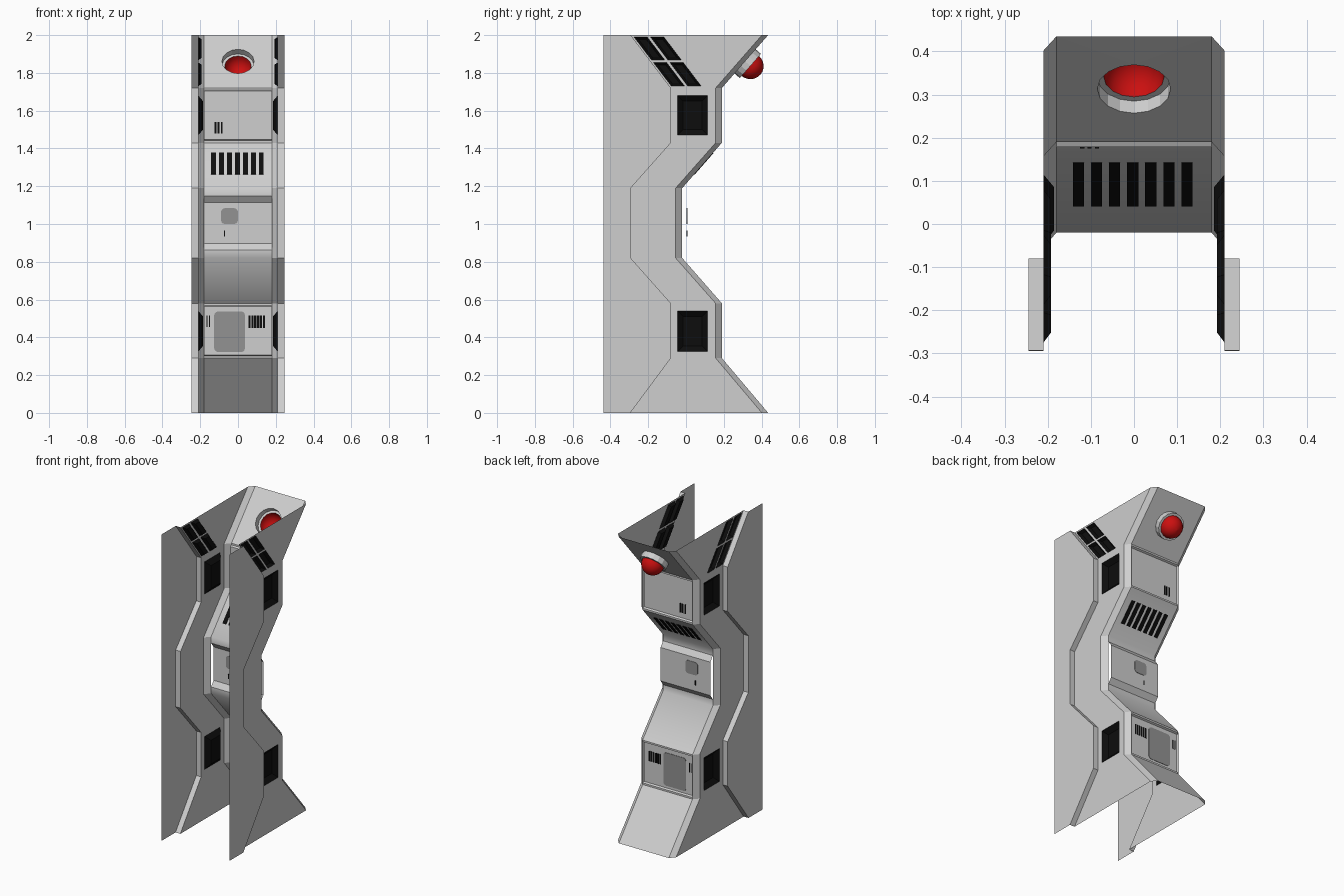
import bpy, bmesh, math
from mathutils import Matrix, Vector

if "Cube" in bpy.data.objects:
    bpy.data.objects.remove(bpy.data.objects["Cube"])


def material(name, rgb):
    m = bpy.data.materials.new(name)
    m.diffuse_color = (*rgb, 1)
    m.use_nodes = True
    m.node_tree.nodes["Principled BSDF"].inputs["Base Color"].default_value = m.diffuse_color
    return m


PALE = material("pale_grey", (0.62, 0.62, 0.62))
BLACK = material("vent_black", (0.004, 0.004, 0.004))
MID = material("mid_grey", (0.29, 0.29, 0.29))
RED = material("lamp_red", (0.6, 0.005, 0.005))


def make(name, bm, *mats):
    me = bpy.data.meshes.new(name)
    bm.to_mesh(me)
    bm.free()
    ob = bpy.data.objects.new(name, me)
    bpy.context.collection.objects.link(ob)
    for m in mats:
        me.materials.append(m)
    return ob


# zigzag levels: z, outer rim y, wall front edge y, front face y
LEVELS = [(0.0, -0.295, 0.402, 0.435), (0.29, -0.08, 0.157, 0.19),
          (0.58, -0.08, 0.157, 0.19), (0.82, -0.293, -0.055, -0.02),
          (1.19, -0.293, -0.055, -0.02), (1.43, -0.08, 0.157, 0.19),
          (1.72, -0.08, 0.157, 0.19), (2.0, -0.293, 0.402, 0.435)]


def loft(bm, rows):
    vs = [[bm.verts.new(p) for p in row] for row in rows]
    return [[bm.faces.new((a[i], a[i + 1], b[i + 1], b[i])) for i in range(len(a) - 1)]
            for a, b in zip(vs, vs[1:])]


# ---- side walls: outer skin, rim, inner skin, front chamfer
bm = bmesh.new()
loft(bm, [[(0.245, -0.437, z), (0.245, a, z), (0.21, a, z), (0.21, b, z), (0.18, c, z)]
          for z, a, b, c in LEVELS])


def band(z0, z1):
    return [f for f in bm.faces if abs(f.normal.x) > 0.99
            and abs(f.calc_center_median().x - 0.21) < 1e-3
            and z0 < f.calc_center_median().z < z1]


def cut(z0, z1, co, no):
    fs = band(z0, z1)
    geom = fs + list({e for f in fs for e in f.edges}) + list({v for f in fs for v in f.verts})
    bmesh.ops.bisect_plane(bm, geom=geom, plane_co=co, plane_no=no, dist=1e-5)
    bm.normal_update()


def sink(face, rim, depth):
    ring = bmesh.ops.inset_region(bm, faces=[face], thickness=rim, use_even_offset=True)["faces"]
    bmesh.ops.translate(bm, verts=face.verts[:], vec=(-depth, 0, 0))
    for f in ring + [face]:
        f.material_index = 1


bm.normal_update()
# square recessed vents
for z0, z1, lo, hi in ((0.29, 0.58, 0.325, 0.54), (1.43, 1.72, 1.47, 1.68)):
    for z in (lo, hi):
        cut(z0, z1, (0, 0, z), (0, 0, 1))
    for y in (-0.045, 0.115):
        cut(z0, z1, (0, y, 0), (0, 1, 0))
    for f in band(lo, hi):
        if -0.045 < f.calc_center_median().y < 0.115:
            sink(f, 0.03, 0.025)
# four slanted vents at the top, parallel to the rim
ROWS, COLS = ((1.73, 1.855), (1.868, 1.99)), ((0.01, 0.08), (0.097, 0.168))
for z in sum(ROWS, ()):
    cut(1.72, 2.0, (0, 0, z), (0, 0, 1))
for s in sum(COLS, ()):
    cut(1.72, 2.0, (0, s - 0.08, 1.72), (0, 1, 0.76))
for lo, hi in ROWS:
    for f in band(lo, hi):
        c = f.calc_center_median()
        s = c.y + 0.08 + 0.76 * (c.z - 1.72)
        if any(p < s < q for p, q in COLS):
            sink(f, 0.012, 0.018)
wall = make("side_wall", bm, PALE, BLACK)
wall.modifiers.new("mirror", "MIRROR").use_axis = (True, False, False)

# ---- front plate with recessed panels, raised box and lamp hole
bm = bmesh.new()
strips = [r[0] for r in loft(bm, [[(0.18, c, z), (-0.18, c, z)] for z, a, b, c in LEVELS])]
bm.normal_update()
for f in strips[2:5]:
    f.smooth = True


def step(face, margin, rim, dy):
    bmesh.ops.inset_region(bm, faces=[face], thickness=margin, use_even_offset=True)
    ring = bmesh.ops.inset_region(bm, faces=[face], thickness=rim, use_even_offset=True)["faces"]
    bmesh.ops.translate(bm, verts=face.verts[:], vec=(0, dy, 0))
    for f in ring + [face]:
        f.smooth = False


step(strips[1], 0.011, 0.006, -0.012)
step(strips[5], 0.011, 0.006, -0.012)
step(strips[3], 0.042, 0.034, 0.025)

LAMP_N = Vector((0, 0.28, -0.245)).normalized()
LAMP = Matrix.Translation((0, 0.313, 1.861)) @ LAMP_N.to_track_quat('Z', 'Y').to_matrix().to_4x4()
SIDES = 16


def circle(radius, h):
    return [LAMP @ Vector((radius * math.cos(2 * math.pi * i / SIDES),
                           radius * math.sin(2 * math.pi * i / SIDES), h)) for i in range(SIDES + 1)]


top = strips[6]
edges = top.edges[:]
bmesh.ops.delete(bm, geom=[top], context='FACES_ONLY')
vs = [bm.verts.new(p) for p in circle(0.085, 0)[:-1]]
edges += [bm.edges.new((vs[i - 1], vs[i])) for i in range(SIDES)]
bmesh.ops.triangle_fill(bm, edges=edges, use_beauty=True, normal=LAMP_N)
make("front_plate", bm, PALE)

# ---- lamp: open collar and red dome
bm = bmesh.new()
loft(bm, [circle(0.085, 0), circle(0.085, 0.037), circle(0.07, 0.037)])
make("lamp_collar", bm, PALE)
bm = bmesh.new()
loft(bm, [circle(max(0.07 * math.cos(t), 0.0005), 0.037 + 0.07 * math.sin(t))
          for t in [math.pi / 2 * k / 6 for k in range(7)]])
bmesh.ops.remove_doubles(bm, verts=bm.verts[:], dist=1e-5)
for f in bm.faces:
    f.smooth = True
make("lamp_dome", bm, RED)


# ---- thin plates lying in the front surface, visible from both sides
def plates(name, mat, items, y, tilt=0.0, corner=0.0):
    bm = bmesh.new()
    for x0, x1, z0, z1 in items:
        m = (Matrix.Translation(((x0 + x1) / 2, y, (z0 + z1) / 2)) @ Matrix.Rotation(tilt, 4, 'X')
             @ Matrix.Diagonal((x1 - x0, 0.005, (z1 - z0) / math.cos(tilt), 1)))
        bmesh.ops.create_cube(bm, size=1, matrix=m)
    if corner:
        es = [e for e in bm.edges if abs(e.verts[0].co.y - e.verts[1].co.y) > 0.001]
        bmesh.ops.bevel(bm, geom=es, offset=corner, segments=3, profile=0.5, affect='EDGES')
    make(name, bm, mat)


def slats(x0, pitch, n, width, z0, z1):
    return [(x0 + i * pitch, x0 + i * pitch + width, z0, z1) for i in range(n)]


plates("sloped_vent_slats", BLACK, slats(-0.142, 0.042, 7, 0.026, 1.262, 1.376),
       0.19 - 0.21 * (1.43 - 1.319) / 0.24, tilt=-math.atan2(0.21, 0.24))
plates("upper_panel_slats", BLACK, slats(-0.125, 0.017, 3, 0.01, 1.48, 1.54), 0.178)
plates("lower_panel_slats", BLACK, slats(0.055, 0.0155, 6, 0.011, 0.45, 0.515)
       + slats(-0.166, 0.013, 2, 0.005, 0.455, 0.515), 0.178)
plates("lower_panel_hatch", MID, [(-0.126, 0.037, 0.322, 0.537)], 0.178, corner=0.02)
plates("box_hatch", MID, [(-0.09, 0.0, 1.0, 1.084)], 0.005, corner=0.02)
plates("box_slat", BLACK, [(-0.074, -0.068, 0.935, 0.965)], 0.005)
